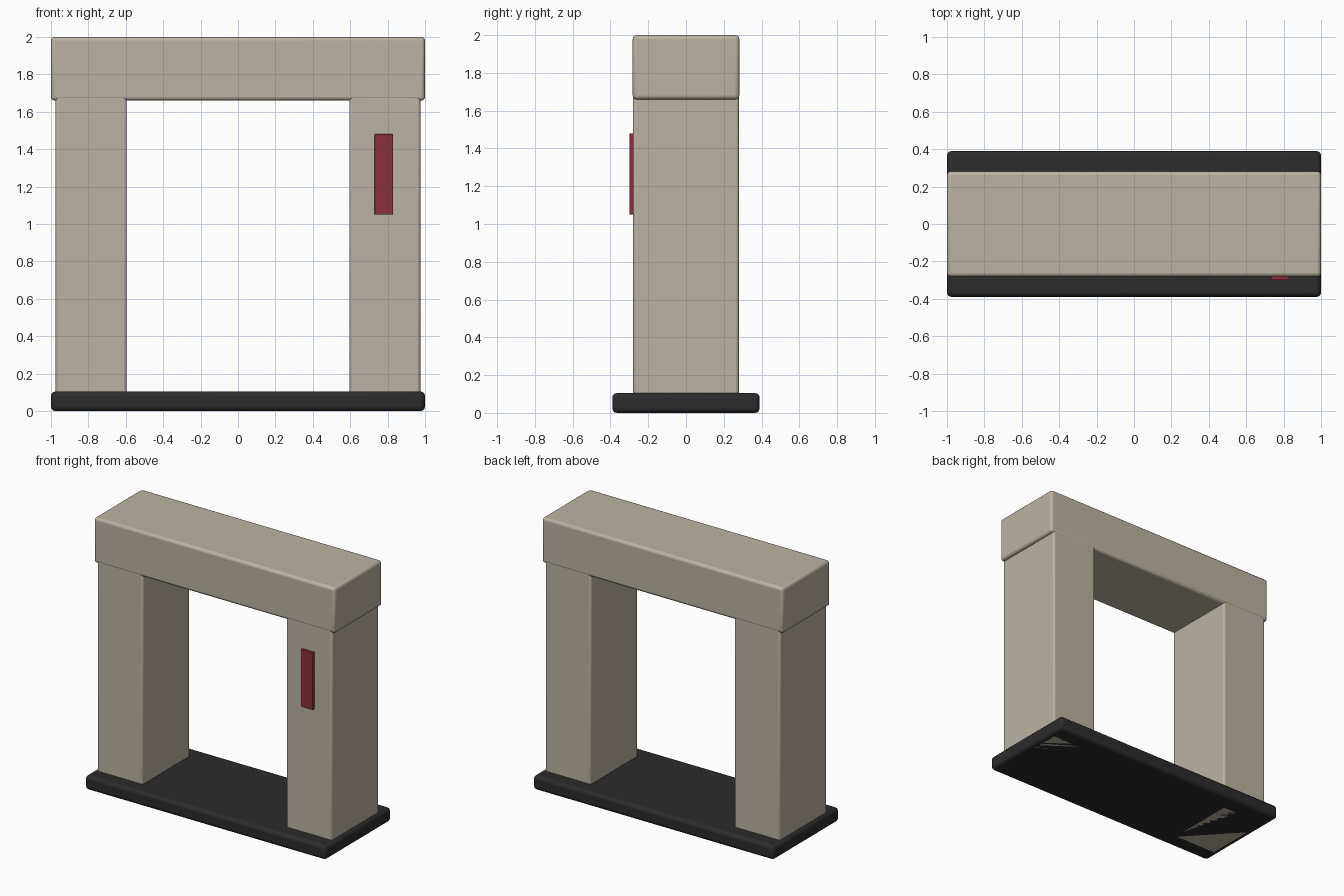
import bpy

if "Cube" in bpy.data.objects:
    bpy.data.objects.remove(bpy.data.objects["Cube"])


def material(name, color):
    m = bpy.data.materials.new(name)
    m.diffuse_color = (*color, 1)
    m.use_nodes = True
    m.node_tree.nodes["Principled BSDF"].inputs["Base Color"].default_value = m.diffuse_color
    return m


stone = material("stone", (0.50, 0.45, 0.37))
dark = material("dark", (0.025, 0.025, 0.025))
red = material("red", (0.26, 0.03, 0.045))


def block(name, lo, hi, bevel, mat):
    """Rounded box spanning corner lo to corner hi."""
    center = [(a + b) / 2 for a, b in zip(lo, hi)]
    bpy.ops.mesh.primitive_cube_add(size=1, location=center)
    ob = bpy.context.object
    ob.name = name
    ob.scale = [b - a for a, b in zip(lo, hi)]
    bpy.ops.object.transform_apply(location=False, rotation=False, scale=True)
    mod = ob.modifiers.new("round_edges", 'BEVEL')
    mod.width = bevel
    mod.segments = 3
    ob.data.materials.append(mat)
    bpy.ops.object.shade_smooth_by_angle()
    return ob


# Floor plate
block("base_plate", (-1, -0.39, 0), (1, 0.39, 0.105), 0.025, dark)

# Two pillars, running from the ground up into the beam
for name, x in (("left_pillar", -0.785), ("right_pillar", 0.785)):
    block(name, (x - 0.19, -0.28, 0), (x + 0.19, 0.28, 1.76), 0.015, stone)

# Overhead beam
block("top_beam", (-1, -0.282, 1.66), (1, 0.282, 2), 0.02, stone)

# Indicator strip on the front of the right pillar
block("indicator_panel", (0.73, -0.30, 1.05), (0.83, -0.278, 1.48), 0.004, red)
